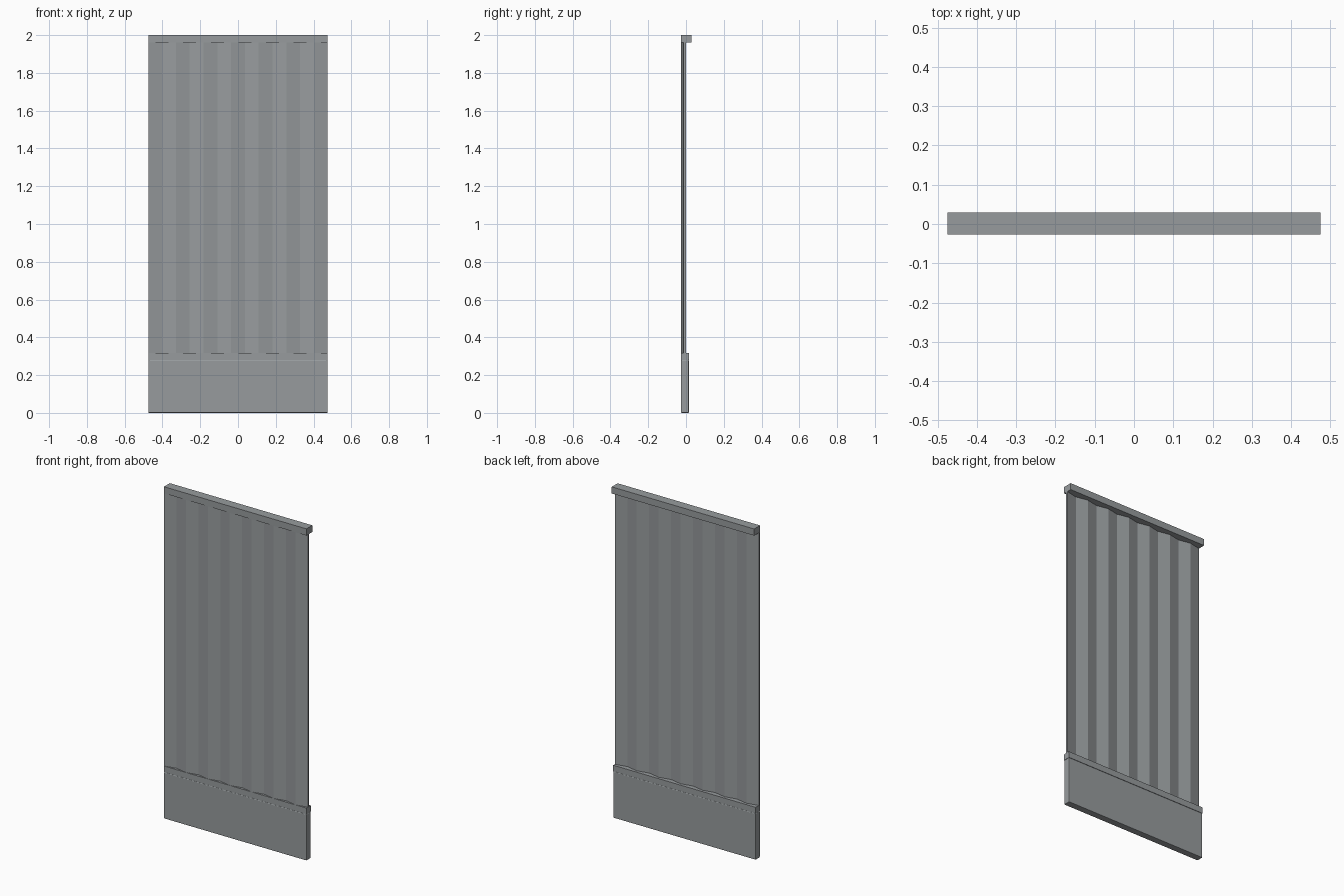
import bpy, bmesh

cube = bpy.data.objects.get("Cube")
if cube:
    bpy.data.objects.remove(cube, do_unlink=True)

HALF_W = 0.475

# One grey metal finish
metal = bpy.data.materials.new("grey_metal")
metal.use_nodes = True
grey = (0.31, 0.33, 0.34, 1)
metal.diffuse_color = grey
metal.node_tree.nodes["Principled BSDF"].inputs["Base Color"].default_value = grey


def finish(name, bm):
    bmesh.ops.recalc_face_normals(bm, faces=bm.faces)
    mesh = bpy.data.meshes.new(name)
    bm.to_mesh(mesh)
    bm.free()
    mesh.materials.append(metal)
    obj = bpy.data.objects.new(name, mesh)
    bpy.context.collection.objects.link(obj)
    return obj


def box(name, y0, y1, z0, z1):
    bm = bmesh.new()
    bmesh.ops.create_cube(bm, size=1)
    for v in bm.verts:
        v.co.x *= 2 * HALF_W
        v.co.y = y1 if v.co.y > 0 else y0
        v.co.z = z1 if v.co.z > 0 else z0
    return finish(name, bm)


# Corrugated sheet: zigzag outline extruded upward
def corrugated_sheet(name, folds, front, depth, thickness, z0, z1):
    xs = [-HALF_W + 2 * HALF_W * i / folds for i in range(folds + 1)]
    line = [(x, front + depth * (i % 2)) for i, x in enumerate(xs)]
    bm = bmesh.new()
    rows = [[bm.verts.new((x, y + t, z)) for x, y in line]
            for t, z in ((0, z0), (0, z1), (thickness, z1), (thickness, z0))]
    for a, b in zip(rows, rows[1:] + rows[:1]):
        for i in range(folds):
            bm.faces.new((a[i], a[i + 1], b[i + 1], b[i]))
    for end in (0, -1):
        bm.faces.new([row[end] for row in rows])
    return finish(name, bm)


corrugated_sheet("corrugated_sheet", 13, -0.027, 0.015, 0.012, 0.30, 1.98)

# Rail along the top edge
box("top_rail", -0.027, 0.029, 1.96, 2.0)

# Kick board with softened lower edges, and its square top cap
board = box("kick_board", -0.027, 0.015, 0.0, 0.28)
bevel = board.modifiers.new("edge_bevel", 'BEVEL')
bevel.width = 0.004
bevel.segments = 2
box("kick_board_cap", -0.027, 0.015, 0.28, 0.317)
